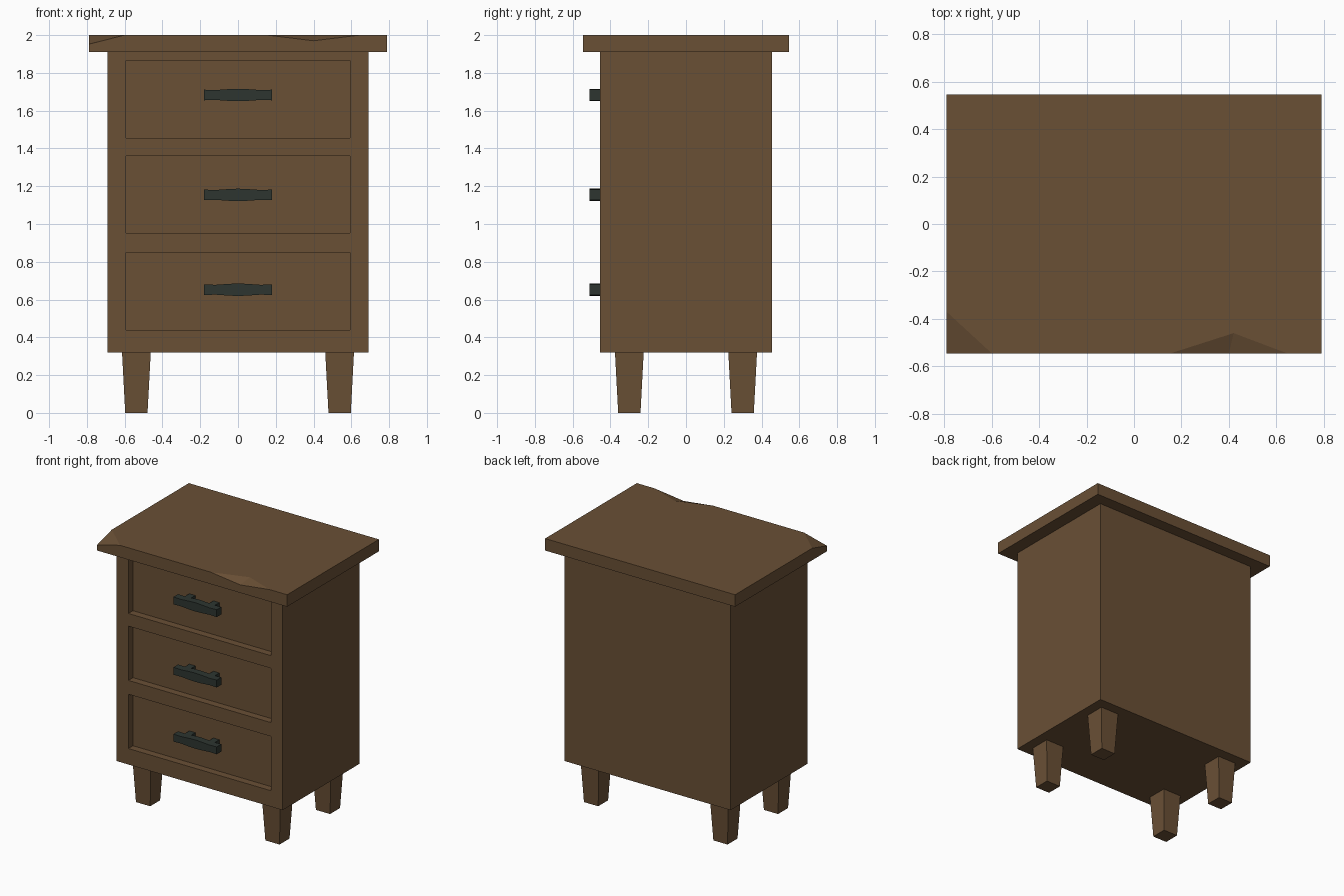
import bpy, bmesh

if "Cube" in bpy.data.objects:
    bpy.data.objects.remove(bpy.data.objects["Cube"])


def material(name, color):
    m = bpy.data.materials.new(name)
    m.diffuse_color = (*color, 1)
    m.use_nodes = True
    m.node_tree.nodes["Principled BSDF"].inputs["Base Color"].default_value = m.diffuse_color
    return m


WOOD = material("brown wood", (0.144, 0.080, 0.036))
IRON = material("dark iron", (0.026, 0.036, 0.030))


def mesh_object(name, verts, faces, mat):
    me = bpy.data.meshes.new(name)
    me.from_pydata(verts, [], faces)
    bm = bmesh.new()
    bm.from_mesh(me)
    bmesh.ops.recalc_face_normals(bm, faces=bm.faces)
    bm.to_mesh(me)
    bm.free()
    me.materials.append(mat)
    ob = bpy.data.objects.new(name, me)
    bpy.context.collection.objects.link(ob)
    return ob


def prism(name, lower, upper, mat):
    """Join two matching outlines into a closed solid."""
    n = len(lower)
    faces = [tuple(range(n)), tuple(range(n, 2 * n))]
    faces += [(i, (i + 1) % n, (i + 1) % n + n, i + n) for i in range(n)]
    return mesh_object(name, lower + upper, faces, mat)


def rect(cx, cy, hx, hy, z):
    return [(cx + sx * hx, cy + sy * hy, z)
            for sx, sy in ((-1, -1), (1, -1), (1, 1), (-1, 1))]


def box(name, x0, x1, y0, y1, z0, z1, mat):
    c = ((x0 + x1) / 2, (y0 + y1) / 2, (x1 - x0) / 2, (y1 - y0) / 2)
    return prism(name, rect(*c, z0), rect(*c, z1), mat)


# Cabinet body
body = box("cabinet_body", -0.69, 0.69, -0.455, 0.455, 0.32, 1.91, WOOD)

# Drawer recesses cut into the front, each with a handle
BACK = -0.40
drawers = ((1.455, 1.865, 1.683), (0.952, 1.36, 1.154), (0.44, 0.848, 0.652))
half = [(-0.18, 0.028), (-0.12, 0.026), (-0.05, 0.031)]
top_line = half + [(0, 0.033)] + [(-x, z) for x, z in reversed(half)]
for i, (z0, z1, zh) in enumerate(drawers, 1):
    cutter = box(f"drawer_cutter_{i}", -0.593, 0.593, -0.6, BACK, z0, z1, WOOD)
    cutter.hide_render = True
    cutter.hide_viewport = True
    cutter.display_type = 'WIRE'
    mod = body.modifiers.new(f"drawer_{i}", 'BOOLEAN')
    mod.operation = 'DIFFERENCE'
    mod.solver = 'EXACT'
    mod.object = cutter

    outline = top_line + [(x, -z) for x, z in reversed(top_line)]
    prism(f"handle_bar_{i}",
          [(x, -0.51, zh + z) for x, z in outline],
          [(x, -0.455, zh + z) for x, z in outline], IRON)
    for s in (-1, 1):
        box(f"handle_post_{i}_{'left' if s < 0 else 'right'}",
            s * 0.1 - 0.025, s * 0.1 + 0.025, -0.46, BACK + 0.002,
            zh - 0.025, zh + 0.025, IRON)

# Worn table top: chipped front left corner and a notch in the front edge
X, Y, Z0, Z1 = 0.79, 0.545, 1.91, 2.0
verts = [(-X, -Y, Z0), (X, -Y, Z0), (X, Y, Z0), (-X, Y, Z0),
         (-X, -0.37, Z1), (-0.60, -Y, Z1), (0.155, -Y, Z1), (0.42, -0.46, Z1),
         (0.645, -Y, Z1), (X, -Y, Z1), (X, Y, Z1), (-X, Y, Z1),
         (-X, -Y, 1.952), (0.40, -Y, 1.97)]
faces = [(0, 3, 2, 1), (4, 5, 6, 7, 8, 9, 10, 11),
         (0, 1, 9, 8, 13, 6, 5, 12), (1, 2, 10, 9), (2, 3, 11, 10),
         (3, 0, 12, 4, 11), (4, 12, 5), (6, 13, 7), (7, 13, 8)]
mesh_object("table_top", verts, faces, WOOD)

# Tapered legs
for sx, side in ((-1, "left"), (1, "right")):
    for sy, end in ((-1, "front"), (1, "back")):
        cx, cy = sx * 0.538, sy * 0.30
        prism(f"{end}_{side}_leg", rect(cx, cy, 0.059, 0.059, 0),
              rect(cx, cy, 0.076, 0.076, 0.32), WOOD)
